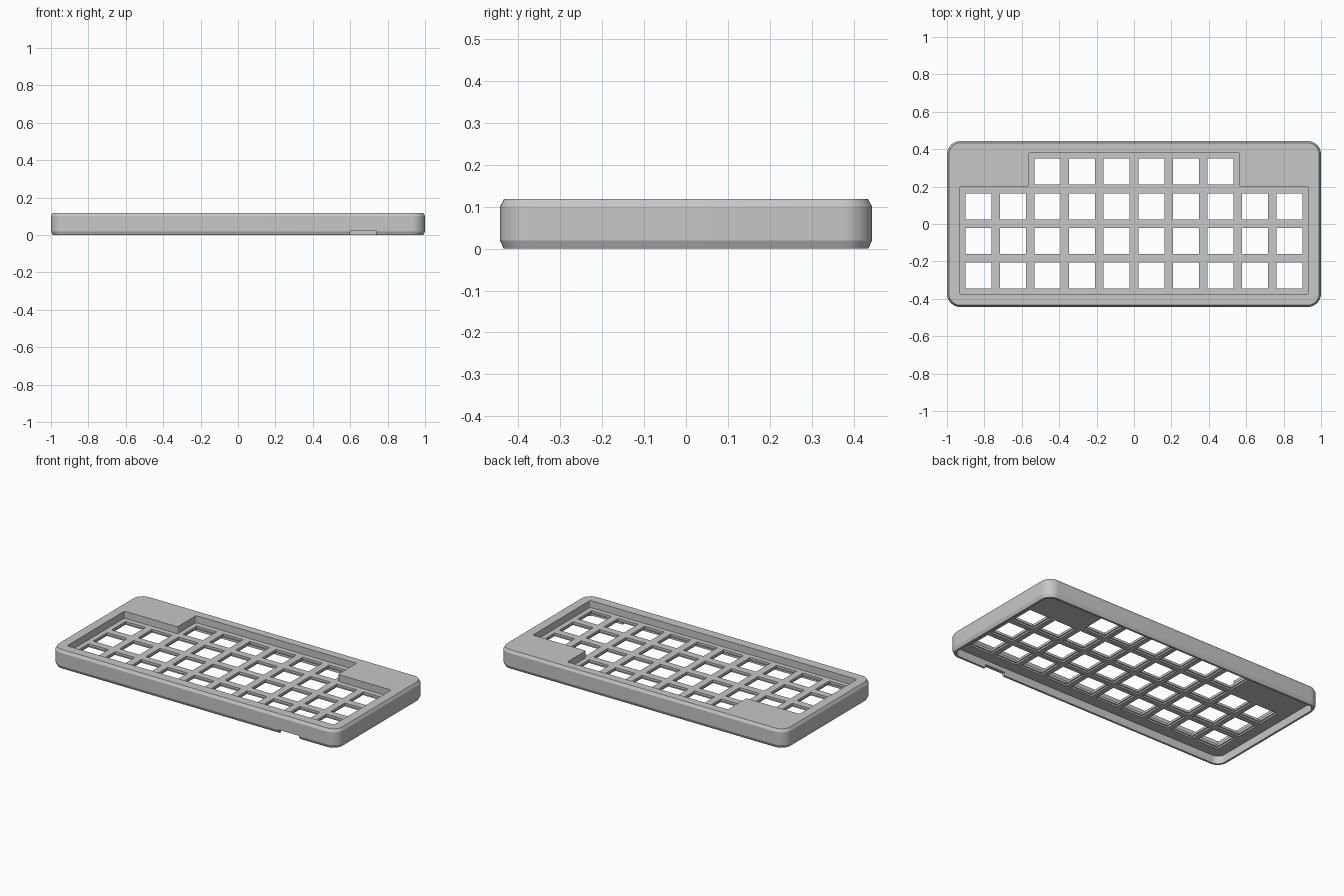
import bpy, bmesh, math

old = bpy.data.objects.get("Cube")
if old:
    bpy.data.objects.remove(old, do_unlink=True)

HALF_X, HALF_Y, HEIGHT = 1.0, 0.444, 0.119
PLATE_TOP, PLATE_LIP, PLATE_BOTTOM = 0.075, 0.06, 0.05
PITCH, HOLE = 0.1848, 0.139

grey = bpy.data.materials.new("case grey")
grey.use_nodes = True
grey.diffuse_color = (0.57, 0.57, 0.57, 1)
grey.node_tree.nodes["Principled BSDF"].inputs["Base Color"].default_value = (0.57, 0.57, 0.57, 1)


def add_object(name, bm):
    bmesh.ops.recalc_face_normals(bm, faces=bm.faces)
    mesh = bpy.data.meshes.new(name)
    bm.to_mesh(mesh)
    bm.free()
    mesh.materials.append(grey)
    obj = bpy.data.objects.new(name, mesh)
    bpy.context.collection.objects.link(obj)
    return obj


def rounded_rect(hx, hy, radius, steps=10):
    points = []
    for quarter, (sx, sy) in enumerate([(1, 1), (-1, 1), (-1, -1), (1, -1)]):
        for i in range(steps + 1):
            a = (quarter + i / steps) * math.pi / 2
            points.append((sx * (hx - radius) + radius * math.cos(a),
                           sy * (hy - radius) + radius * math.sin(a)))
    return points


def loft(name, sections):
    """Closed solid through outlines given as (points, z)."""
    bm = bmesh.new()
    rings = [[bm.verts.new((x, y, z)) for x, y in pts] for pts, z in sections]
    for low, high in zip(rings, rings[1:]):
        for i in range(len(low)):
            j = (i + 1) % len(low)
            bm.faces.new((low[i], low[j], high[j], high[i]))
    bm.faces.new(rings[0])
    bm.faces.new(rings[-1])
    return add_object(name, bm)


def boxes(name, centres, size, low, high):
    """One mesh of equal boxes between two heights."""
    bm = bmesh.new()
    for x, y in centres:
        verts = bmesh.ops.create_cube(bm, size=1)["verts"]
        for v in verts:
            v.co = (x + v.co.x * size[0], y + v.co.y * size[1],
                    low if v.co.z < 0 else high)
    return add_object(name, bm)


def bevel_upright(obj, width, segments):
    bm = bmesh.new()
    bm.from_mesh(obj.data)
    edges = [e for e in bm.edges
             if abs(e.verts[0].co.z - e.verts[1].co.z) > 0.001]
    bmesh.ops.bevel(bm, geom=edges, offset=width, segments=segments,
                    profile=0.5, affect="EDGES")
    bm.to_mesh(obj.data)
    bm.free()


# Outer body with chamfered top and bottom edges
def outline(inset):
    return rounded_rect(HALF_X - inset, HALF_Y - inset, 0.072 - inset)


case = loft("keyboard_case", [
    (outline(0.009), 0), (outline(0), 0.020),
    (outline(0), 0.101), (outline(0.010), HEIGHT)])

# Hollow underside
cavity = loft("cavity_cutter", [
    (rounded_rect(HALF_X - 0.022, HALF_Y - 0.022, 0.05), z)
    for z in (-0.1, PLATE_BOTTOM)])

# Stepped recess above the key plate
right_side = [(0.933, -0.375), (0.933, 0.198), (0.562, 0.198), (0.562, 0.383)]
recess_outline = right_side + [(-x, y) for x, y in reversed(right_side)]
recess = loft("recess_cutter", [(recess_outline, PLATE_TOP), (recess_outline, 0.2)])
bevel_upright(recess, 0.008, 3)

# Key openings: three rows of ten and a back row of six, wider underneath
centres = []
for row, columns in enumerate((10, 10, 10, 6)):
    for column in range(columns):
        centres.append(((column - (columns - 1) / 2) * PITCH,
                        -0.275 + row * PITCH))
holes = boxes("key_hole_cutter", centres, (HOLE, HOLE), -0.05, 0.15)
reliefs = boxes("hole_relief_cutter", centres, (HOLE + 0.014, HOLE + 0.014),
                -0.05, PLATE_LIP)

# Notch in the lower front wall
notch = boxes("front_notch_cutter", [(0.668, -0.44)], (0.14, 0.1), -0.05, 0.022)

cutters = [cavity, recess, holes, reliefs, notch]
for cutter in cutters:
    cutter.hide_render = True
    cut = case.modifiers.new(cutter.name, "BOOLEAN")
    cut.operation = "DIFFERENCE"
    cut.solver = "EXACT"
    cut.object = cutter

# Bake the cuts and remove the cutters
bpy.context.view_layer.update()
graph = bpy.context.evaluated_depsgraph_get()
baked = bpy.data.meshes.new_from_object(case.evaluated_get(graph))
case.modifiers.clear()
case.data = baked
for cutter in cutters:
    bpy.data.objects.remove(cutter, do_unlink=True)

bpy.ops.object.select_all(action="DESELECT")
case.select_set(True)
bpy.context.view_layer.objects.active = case
bpy.ops.object.shade_smooth_by_angle(angle=math.radians(20))
